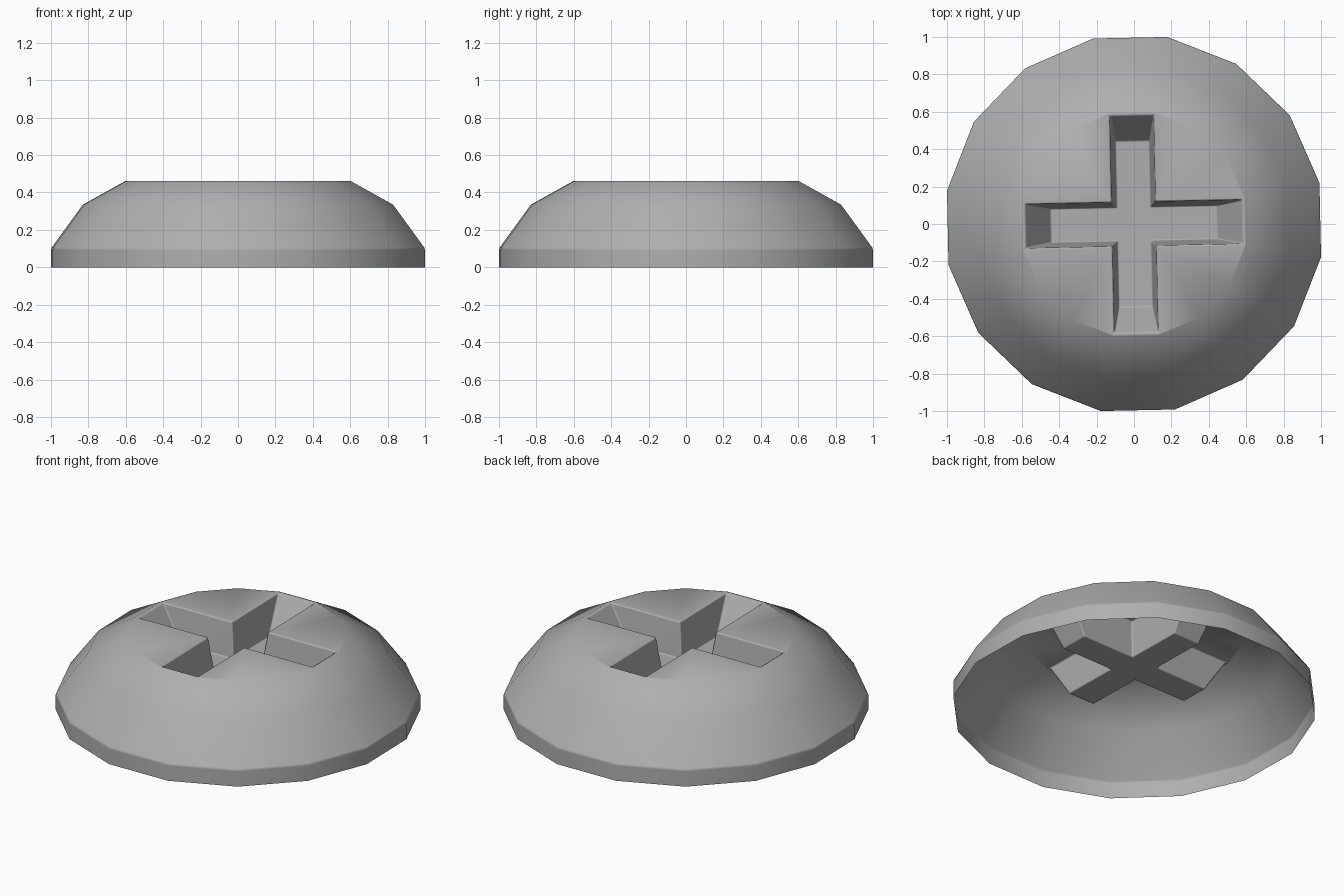
import bpy, bmesh
from math import radians, sin, cos

if "Cube" in bpy.data.objects:
    bpy.data.objects.remove(bpy.data.objects["Cube"])

SIDES = 16
TWIST = radians(1.2)          # slight turn of the whole head
bm = bmesh.new()


def ring(r, z):
    return [bm.verts.new((r * cos(a), r * sin(a), z))
            for a in (radians(11.25 + 22.5 * i) + TWIST for i in range(SIDES))]


def cross(length, w, z):
    pts = []
    for k in range(4):
        c, s = cos(radians(90 * k) + TWIST), sin(radians(90 * k) + TWIST)
        for x, y in ((length, -w), (length, w), (w, w)):
            pts.append(bm.verts.new((x * c - y * s, x * s + y * c, z)))
    return pts


def bridge(a, b):
    n = len(a)
    for i in range(n):
        j = (i + 1) % n
        bm.faces.new((a[i], a[j], b[j], b[i]))


# Domed open shell
rings = [ring(r, z) for r, z in
         ((1.0155, 0), (1.0155, 0.10), (0.842, 0.335), (0.61, 0.462))]
for lower, upper in zip(rings, rings[1:]):
    bridge(lower, upper)

# Tapered cross recess with closed floor
mouth = cross(0.58, 0.118, 0.462)
base = cross(0.445, 0.092, 0.25)
bridge(mouth, base)
bm.faces.new(base)

# Flat top between the dome and the recess
edges = [bm.edges.get((loop[i - 1], loop[i]))
         for loop in (rings[-1], mouth) for i in range(len(loop))]
bmesh.ops.triangle_fill(bm, edges=edges, use_beauty=True, normal=(0, 0, 1))
bmesh.ops.recalc_face_normals(bm, faces=bm.faces[:])
bm.normal_update()
if max(bm.faces, key=lambda f: f.normal.z * f.normal.z * f.calc_center_median().z).normal.z < 0:
    bmesh.ops.reverse_faces(bm, faces=bm.faces[:])
for f in bm.faces:
    f.smooth = True

# Mark the rim and the recess edges for a small soft bevel
rim, cut = set(rings[1]), set(mouth + base)
weight = bm.edges.layers.float.new("bevel_weight_edge")
for e in bm.edges:
    a, b = e.verts
    on_cut = a in cut and b in cut and e.calc_face_angle(0) > radians(30)
    if on_cut or (a in rim and b in rim):
        e[weight] = 1.0

mesh = bpy.data.meshes.new("screw_head")
bm.to_mesh(mesh)
bm.free()
head = bpy.data.objects.new("screw_head", mesh)
bpy.context.collection.objects.link(head)

bevel = head.modifiers.new("soft_edges", "BEVEL")
bevel.limit_method = 'WEIGHT'
bevel.width = 0.008
bevel.segments = 1
normals = head.modifiers.new("even_shading", "WEIGHTED_NORMAL")
normals.weight = 60

# Dark grey metal
mat = bpy.data.materials.new("dark_grey_metal")
mat.diffuse_color = (0.43, 0.43, 0.43, 1)
mat.use_nodes = True
mat.node_tree.nodes["Principled BSDF"].inputs["Base Color"].default_value = mat.diffuse_color
mesh.materials.append(mat)
